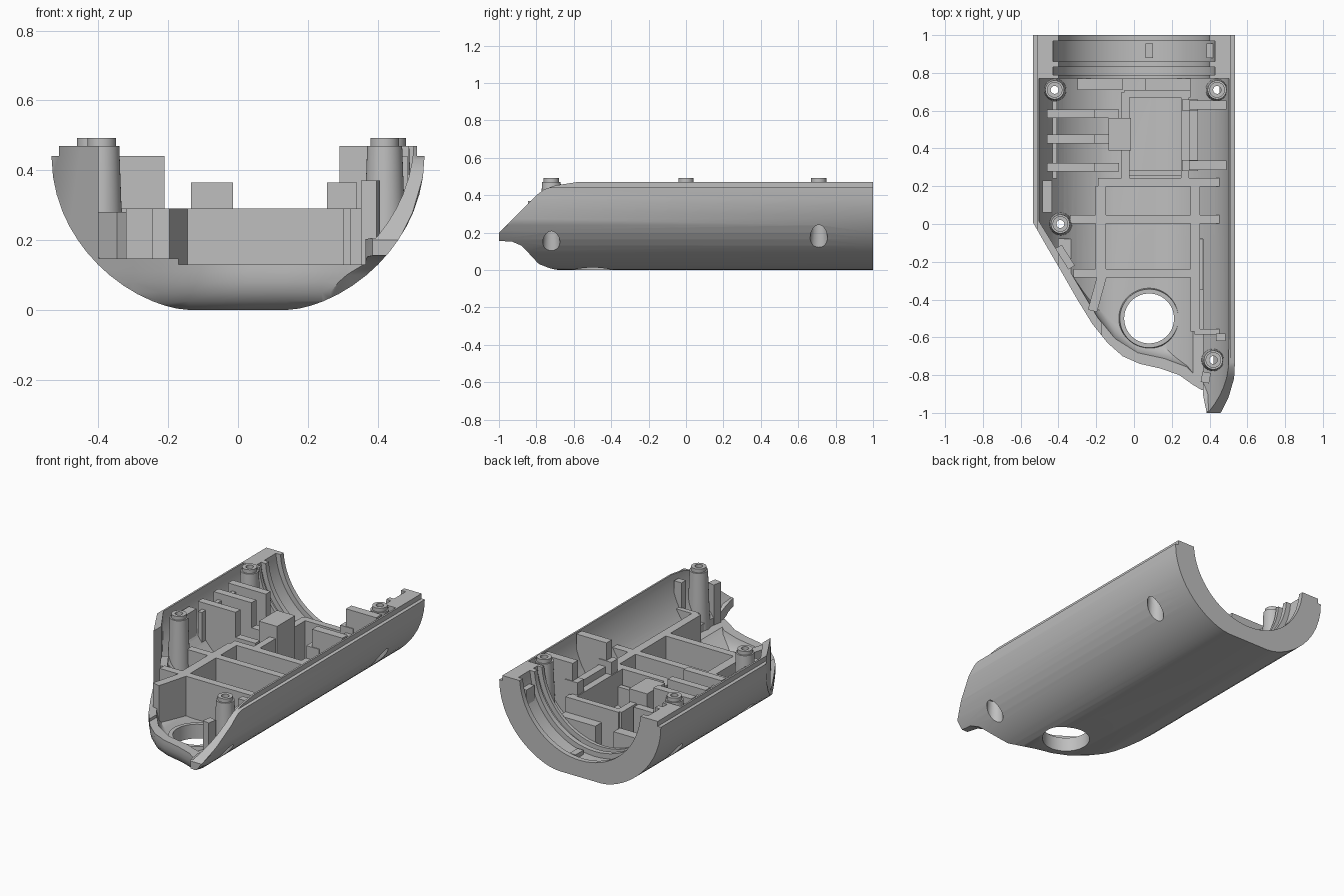
import bpy, bmesh, math
from mathutils import Vector

if "Cube" in bpy.data.objects:
    bpy.data.objects.remove(bpy.data.objects["Cube"], do_unlink=True)

gray = bpy.data.materials.new("matte_gray")
gray.use_nodes = True
gray.diffuse_color = (0.52, 0.52, 0.52, 1)
gray.node_tree.nodes["Principled BSDF"].inputs["Base Color"].default_value = (0.52, 0.52, 0.52, 1)


def make(name, bm):
    bmesh.ops.recalc_face_normals(bm, faces=bm.faces)
    me = bpy.data.meshes.new(name)
    bm.to_mesh(me)
    bm.free()
    me.materials.append(gray)
    ob = bpy.data.objects.new(name, me)
    bpy.context.collection.objects.link(ob)
    return ob


def boolean(ob, cutter, op="DIFFERENCE", keep=False):
    mod = ob.modifiers.new("cut", "BOOLEAN")
    mod.operation, mod.solver, mod.object = op, "EXACT", cutter
    bpy.context.view_layer.objects.active = ob
    bpy.ops.object.modifier_apply(modifier=mod.name)
    if not keep:
        bpy.data.objects.remove(cutter, do_unlink=True)


def stack(name, rings):
    """Closed solid through equal-sized rings of points."""
    bm = bmesh.new()
    rings = [[bm.verts.new(p) for p in ring] for ring in rings]
    n = len(rings[0])
    for a, b in zip(rings, rings[1:]):
        for i in range(n):
            j = (i + 1) % n
            bm.faces.new((a[i], a[j], b[j], b[i]))
    bm.faces.new(rings[0][::-1])
    bm.faces.new(rings[-1])
    return make(name, bm)


def prism(name, pts, offset):
    return stack(name, [pts, [Vector(p) + Vector(offset) for p in pts]])


def cylinder(name, x, y, z0, z1, r, r_top=None, n=40):
    bm = bmesh.new()
    bmesh.ops.create_cone(bm, cap_ends=True, segments=n, radius1=r,
                          radius2=r if r_top is None else r_top, depth=z1 - z0)
    bmesh.ops.translate(bm, verts=bm.verts, vec=(x, y, (z0 + z1) / 2))
    return make(name, bm)


def bore(name, r, y0, y1):
    """Cylinder lying along the length."""
    n = 72
    pts = [(r * math.cos(math.tau * i / n), y0, 0.5 + r * math.sin(math.tau * i / n)) for i in range(n)]
    return prism(name, pts, (0, y1 - y0, 0))


def half_width(z):
    u = min(max(z / 0.44, 0), 1)
    return 0.14 + 0.394 * (1 - (1 - u) ** 2) ** 0.6


HEIGHTS = [0, .004, .012, .025, .045, .07, .1, .13, .165, .2, .24, .28, .33, .38, .44]
UNDERSIDE = [(-.7, -.002), (-.74, .008), (-.79, .035), (-.85, .1), (-.88, .13), (-.93, .152), (-1.2, .165)]
ROUNDING = [(-.05, .085), (0, .085), (.008, .06), (.025, .034), (.05, .014), (.08, .003), (.11, 0), (.9, 0)]


def hull(name, outline, back, dz, dw, rim):
    """Trough profile, trimmed by the plan outline and the nose underside."""
    half = [(half_width(z) - dw, z + dz) for z in HEIGHTS] + rim
    section = [(x, -1.3, z) for x, z in half] + [(-x, -1.3, z) for x, z in reversed(half)]
    ob = prism(name, section, (0, back + 1.3, 0))
    plan = stack("plan", [[(x, y + inset * min(1, max(0, -3 * y)), z + dz) for x, y in outline]
                          for z, inset in ROUNDING])
    boolean(ob, plan, "INTERSECT")
    side = [(1.3, -.2), (-.6, -.2)] + [(y + dw, z + dz) for y, z in UNDERSIDE] + [(-1.2, .95), (1.3, .95)]
    boolean(ob, prism("underside", [(-.9, y, z) for y, z in side], (1.8, 0, 0)), "INTERSECT")
    return ob


# Outer hull, hollowed
OUTER = [(-.75, 1.3), (-.75, .39), (-.53, 0), (-.45, -.14), (-.38, -.26), (-.3, -.4), (-.22, -.53),
         (-.14, -.63), (-.06, -.7), (.03, -.74), (.14, -.765), (.24, -.8), (.31, -.85), (.36, -.88),
         (.385, -1), (.46, -1), (.5, -.92), (.535, -.8), (.7, -.3), (.7, 1.3)]
INNER = [(-.75, 1.3), (-.75, .43), (-.5, .01), (-.34, -.25), (-.19, -.5), (-.1, -.61), (.02, -.685),
         (.16, -.715), (.28, -.76), (.35, -.83), (.375, -1.1), (.44, -1.1), (.465, -.94), (.5, -.8),
         (.7, -.2), (.7, 1.3)]
shell = hull("outer_shell", OUTER, 1, 0, 0, [(.513, .4405), (.513, .47)])
envelope = hull("envelope", OUTER, .99, .01, .012, [(.515, .62)])
boolean(shell, hull("cavity", INNER, .77, .05, .03, [(.498, .62)]))

# Round opening at the back with two grooves
for r, y0, y1 in ((0.40, 0.74, 1.1), (0.43, 0.79, 0.83), (0.43, 0.86, 0.97)):
    boolean(shell, bore("bore", r, y0, y1))

# Low front edge and sloping nose
for x, y, z in ((-.4, -.08, .147), (-.17, -.35, .13)):
    low = [(x, -1.2, z), (.365, -1.2, z), (.365, y, z), (x, y, z)]
    boolean(shell, prism("front_cut", low, (0, 0, 1)))
slope = [(-1.2, 0), (-1, .2), (-.8, .4), (-.76, .43), (-.7, .452), (-.57, .472), (-.57, .7), (-1.2, .7)]
boolean(shell, prism("nose_cut", [(.3, y, z) for y, z in slope], (0.4, 0, 0)))

# Large floor hole with raised collar
collar = cylinder("hole_collar", .08, -.5, .02, .085, .165, .155, 64)
boolean(collar, envelope, "INTERSECT", keep=True)
for ob in (shell, collar):
    boolean(ob, cylinder("floor_hole", .08, -.5, -.1, .3, .132, n=64))

# Screw posts with recesses from below
for name, x, y, top in (("back_right", -.42, .71, .29), ("back_left", .44, .71, .29),
                        ("middle_right", -.39, 0, .26), ("front_left", .42, -.72, .24)):
    post = cylinder(name + "_post", x, y, .03, .47, .066, .05)
    boolean(post, envelope, "INTERSECT", keep=True)
    collar_ring = cylinder(name + "_collar", x, y, .46, .492, .041)
    for ob in (shell, post):
        boolean(ob, cylinder("recess", x, y, -.1, top, .056, .042))
    for ob in (post, collar_ring):
        boolean(ob, cylinder("screw_hole", x, y, .1, .6, .021))


def wall(name, p, q, thick, z1, z0=0.02):
    """Upright rib between two plan points, trimmed to the hull."""
    p, q = Vector(p), Vector(q)
    d = (q - p).normalized() * thick / 2
    s = Vector((-d.y, d.x))
    ob = prism(name, [(v.x, v.y, z0) for v in (p + s, p - s, q - s, q + s)], (0, 0, z1 - z0))
    boolean(ob, envelope, "INTERSECT", keep=True)


# Floor ribs
for name, p, q, t in (
        ("front_cross_rib", (-.32, -.26), (.34, -.26), .045),
        ("middle_cross_rib", (-.34, .025), (.49, .025), .045),
        ("rear_cross_rib", (-.19, .22), (.49, .22), .045),
        ("back_cross_rib", (-.05, .69), (.3, .69), .04),
        ("right_long_rib", (-.175, -.27), (-.175, .2), .055),
        ("left_long_rib", (.325, -.57), (.325, .24), .05),
        ("battery_right_rib", (-.045, .22), (-.045, .7), .04),
        ("battery_left_rib", (.27, .22), (.27, .7), .04),
        ("corner_rib", (-.165, -.26), (-.22, -.46), .05),
        ("front_left_rib", (.32, -.57), (.49, -.57), .03)):
    wall(name, p, q, t, .29)
wall("battery_front_rib", (-.05, .27), (.27, .27), .03, .2)
wall("nose_brace", (.385, -.785), (.375, -.84), .045, .37)

# Tall partitions on the right side, each with a lower tongue
for i, y in enumerate((.30, .45, .585)):
    wall(f"right_partition_{i}", (-.46, y), (-.21, y), .045, .44)
    wall(f"right_tongue_{i}", (-.22, y), (-.08, y), .045, .29)
wall("right_liner", (-.42, .24), (-.42, .65), .025, .40)
wall("right_upright", (-.075, .39), (-.075, .56), .12, .365)
wall("right_bracket", (-.4, -.12), (-.33, -.23), .04, .28)
wall("right_front_liner", (-.46, .06), (-.46, .23), .05, .42)

# Stepped supports on the left side
for i, y in enumerate((.31, .63)):
    wall(f"left_support_{i}", (.29, y), (.49, y), .05, .47)
    wall(f"left_step_{i}", (.255, y), (.34, y), .06, .365)
wall("left_upright", (.315, .31), (.315, .64), .045, .33)
wall("left_front_stop", (.46, -.62), (.46, -.58), .05, .44)

# Bulkhead pads before the back opening, and groove keys
wall("right_bulkhead_pad", (-.3, .74), (-.06, .74), .06, .2)
wall("left_bulkhead_pad", (.06, .74), (.3, .74), .06, .2)
wall("lower_key", (.08, .88), (.08, .955), .04, .1)
wall("upper_key", (.405, .88), (.405, .955), .04, .4, .28)

bpy.data.objects.remove(envelope, do_unlink=True)

for ob in [o for o in bpy.context.scene.objects if o.type == "MESH"]:
    bpy.ops.object.select_all(action="DESELECT")
    ob.select_set(True)
    bpy.context.view_layer.objects.active = ob
    bpy.ops.object.shade_smooth_by_angle(angle=math.radians(30))
